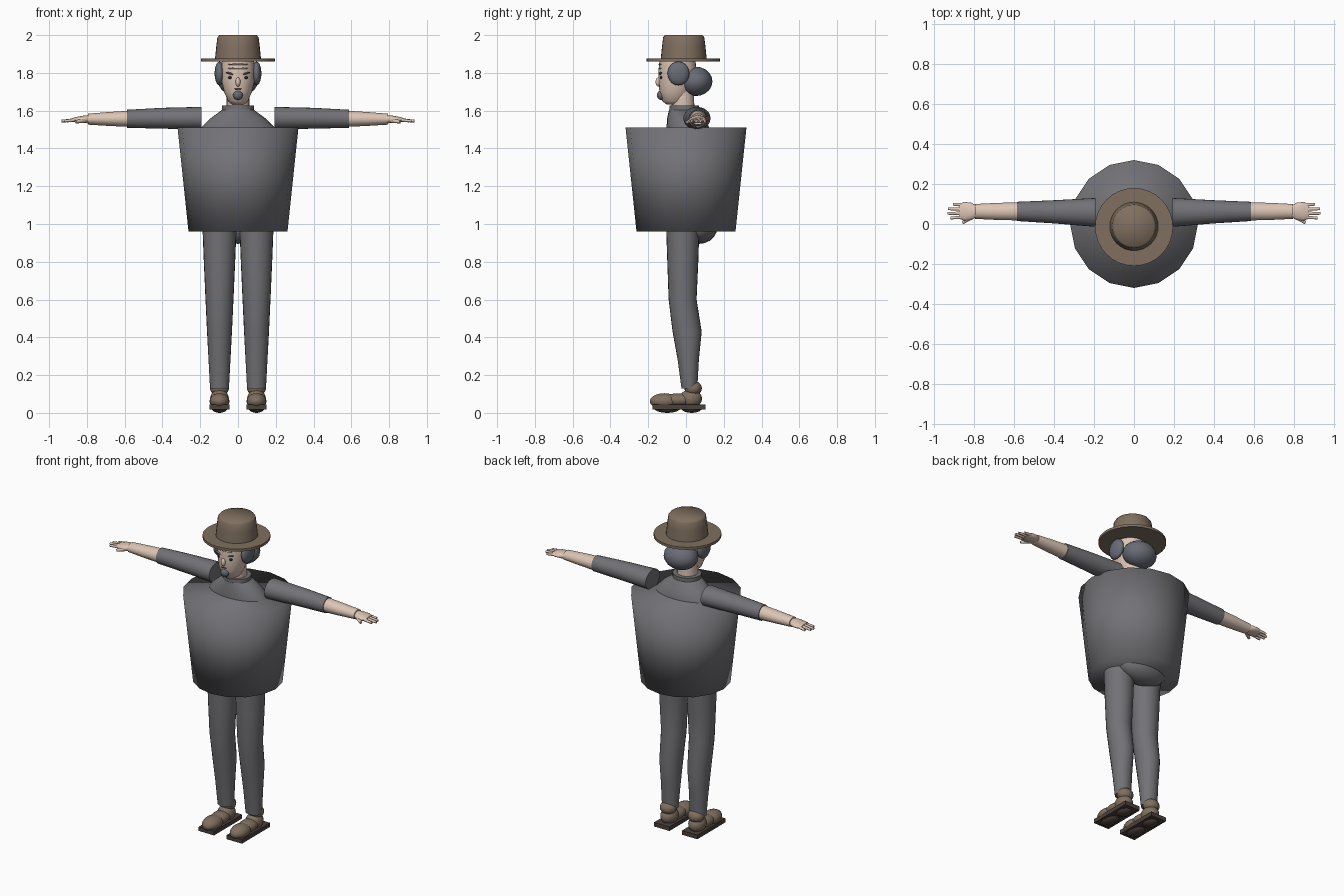
import bpy, bmesh, math
from mathutils import Matrix, Vector

if "Cube" in bpy.data.objects:
    bpy.data.objects.remove(bpy.data.objects["Cube"])


def material(name, rgb):
    m = bpy.data.materials.new(name)
    m.diffuse_color = (*rgb, 1)
    m.use_nodes = True
    m.node_tree.nodes["Principled BSDF"].inputs["Base Color"].default_value = m.diffuse_color
    return m


CLOTH = material("grey cloth", (0.17, 0.17, 0.185))
HAIR = material("grey hair", (0.14, 0.15, 0.18))
SKIN = material("skin", (0.72, 0.56, 0.46))
BROWN = material("brown felt and leather", (0.215, 0.16, 0.115))
SOLE = material("dark sole", (0.07, 0.052, 0.042))
DARK = material("dark eye", (0.02, 0.018, 0.018))


def finish(name, bm, mat, angle=40):
    bmesh.ops.recalc_face_normals(bm, faces=bm.faces)
    me = bpy.data.meshes.new(name)
    bm.to_mesh(me)
    bm.free()
    me.materials.append(mat)
    ob = bpy.data.objects.new(name, me)
    bpy.context.collection.objects.link(ob)
    bpy.ops.object.select_all(action='DESELECT')
    ob.select_set(True)
    bpy.context.view_layer.objects.active = ob
    if angle is None:
        bpy.ops.object.shade_smooth()
    else:
        bpy.ops.object.shade_smooth_by_angle(angle=math.radians(angle))
    return ob


def loft(name, rings, mat, sides=24, along_x=False, angle=40):
    """Rings are (height, centre a, centre b, radius a, radius b)."""
    bm = bmesh.new()
    loops = []
    for h, ca, cb, ra, rb in rings:
        loop = []
        for i in range(sides):
            t = 2 * math.pi * i / sides
            a, b = ca + ra * math.cos(t), cb + rb * math.sin(t)
            loop.append(bm.verts.new((h, a, b) if along_x else (a, b, h)))
        loops.append(loop)
    for lo, hi in zip(loops, loops[1:]):
        for i in range(sides):
            j = (i + 1) % sides
            bm.faces.new((lo[i], lo[j], hi[j], hi[i]))
    bm.faces.new(loops[0])
    bm.faces.new(loops[-1])
    return finish(name, bm, mat, angle)


def ball(name, loc, radii, mat, tilt=0.0, seg=20):
    bm = bmesh.new()
    bmesh.ops.create_uvsphere(bm, u_segments=seg, v_segments=seg // 2, radius=1)
    bm.transform(Matrix.Translation(loc) @ Matrix.Rotation(tilt, 4, 'Y')
                 @ Matrix.Diagonal((*radii, 1)))
    return finish(name, bm, mat, 60)


def rod(name, a, b, r1, r2, mat):
    a, b = Vector(a), Vector(b)
    d = b - a
    bm = bmesh.new()
    bmesh.ops.create_cone(bm, cap_ends=True, segments=10, radius1=r1,
                          radius2=r2, depth=d.length)
    bm.transform(Matrix.Translation((a + b) / 2)
                 @ d.to_track_quat('Z', 'Y').to_matrix().to_4x4())
    return finish(name, bm, mat)


# Barrel-shaped coat and the body inside it
loft("barrel_coat", [(0.96, 0, 0, 0.262, 0.262), (1.51, 0, 0, 0.32, 0.32)],
     CLOTH, sides=16, angle=None)
loft("shoulders", [(1.48, 0, 0.01, 0.21, 0.115), (1.51, 0, 0.01, 0.195, 0.113),
                   (1.56, 0, 0.0, 0.145, 0.10), (1.605, 0, -0.01, 0.083, 0.08)], CLOTH)
loft("collar", [(1.59, 0, -0.01, 0.085, 0.078), (1.628, 0, -0.01, 0.085, 0.078)], CLOTH)
ball("pelvis", (0, 0.07, 0.98), (0.16, 0.095, 0.085), CLOTH)

# Neck and head
loft("neck", [(1.6, 0, -0.015, 0.06, 0.06), (1.74, 0, -0.02, 0.06, 0.06)], SKIN)
HEAD = [(1.632, 0, -0.062, 0.03, 0.04), (1.65, 0, -0.06, 0.052, 0.065),
        (1.70, 0, -0.055, 0.074, 0.085), (1.76, 0, -0.045, 0.088, 0.1),
        (1.82, 0, -0.045, 0.09, 0.1), (1.868, 0, -0.045, 0.085, 0.095)]
loft("head", HEAD, SKIN, angle=60)
ball("back_hair", (0, 0.05, 1.755), (0.105, 0.09, 0.078), HAIR)
ball("nose", (0, -0.147, 1.752), (0.013, 0.014, 0.024), SKIN)
ball("goatee", (0, -0.13, 1.682), (0.026, 0.024, 0.026), HAIR)
ball("mouth", (0, -0.138, 1.715), (0.02, 0.006, 0.003), DARK, seg=12)
for z in (1.824, 1.845):
    ball("forehead_crease", (0, -0.136, z), (0.055, 0.011, 0.004), SKIN)

# Hat
loft("hat_brim", [(1.86, 0, -0.015, 0.195, 0.195), (1.876, 0, -0.015, 0.195, 0.195)],
     BROWN, sides=32)
loft("hat_crown", [(1.87, 0, -0.012, 0.122, 0.122), (1.94, 0, -0.012, 0.115, 0.115),
                   (1.988, 0, -0.012, 0.109, 0.109), (2.0, 0, -0.012, 0.1, 0.1)],
     BROWN, sides=32, angle=70)

for s, side in ((1, "left"), (-1, "right")):
    # Face details and side hair
    ball(side + "_side_hair", (s * 0.098, -0.04, 1.797), (0.026, 0.058, 0.063), HAIR)
    ball(side + "_eye", (s * 0.042, -0.132, 1.775), (0.011, 0.007, 0.008), DARK, seg=12)
    ball(side + "_eyebrow", (s * 0.042, -0.135, 1.797), (0.024, 0.008, 0.005),
         HAIR, tilt=-s * 0.3, seg=12)

    # Sleeve, forearm and hand
    loft(side + "_sleeve", [(s * 0.193, 0.058, 1.56, 0.072, 0.06),
                            (s * 0.4, 0.061, 1.56, 0.058, 0.055),
                            (s * 0.587, 0.063, 1.557, 0.048, 0.048)], CLOTH, along_x=True)
    loft(side + "_forearm", [(s * 0.57, 0.063, 1.557, 0.045, 0.043),
                             (s * 0.68, 0.063, 1.556, 0.043, 0.037),
                             (s * 0.795, 0.063, 1.555, 0.037, 0.029)], SKIN, along_x=True)
    loft(side + "_palm", [(s * 0.785, 0.063, 1.555, 0.026, 0.022),
                          (s * 0.815, 0.063, 1.554, 0.044, 0.02),
                          (s * 0.85, 0.063, 1.552, 0.047, 0.016),
                          (s * 0.875, 0.063, 1.551, 0.036, 0.01)], SKIN, along_x=True)
    for i, tip in enumerate((0.918, 0.934, 0.93, 0.905)):
        y = 0.034 + i * 0.02
        rod(side + "_finger", (s * 0.85, y, 1.552), (s * tip, y * 1.15 - 0.009, 1.545),
            0.0095, 0.007, SKIN)
    rod(side + "_thumb", (s * 0.81, 0.04, 1.55), (s * 0.858, 0.006, 1.54),
        0.014, 0.008, SKIN)

    # Trouser leg
    loft(side + "_leg", [(0.13, s * 0.098, 0.018, 0.05, 0.042),
                         (0.28, s * 0.098, 0.012, 0.058, 0.056),
                         (0.43, s * 0.098, 0.006, 0.066, 0.077),
                         (0.6, s * 0.098, -0.018, 0.074, 0.074),
                         (0.8, s * 0.098, -0.017, 0.083, 0.082),
                         (0.98, s * 0.098, -0.017, 0.09, 0.088)], CLOTH)

    # Shoe
    x = s * 0.098
    ball(side + "_shoe_ankle", (x, 0.038, 0.13), (0.05, 0.046, 0.04), BROWN)
    ball(side + "_shoe_heel", (x, 0.025, 0.075), (0.05, 0.06, 0.05), BROWN)
    ball(side + "_shoe_instep", (x, -0.04, 0.068), (0.05, 0.08, 0.036), BROWN)
    ball(side + "_shoe_toe", (x, -0.115, 0.062), (0.053, 0.077, 0.042), BROWN)
    bm = bmesh.new()
    bmesh.ops.create_cube(bm, size=1)
    bm.transform(Matrix.Translation((x, -0.037, 0.032)) @ Matrix.Diagonal((0.108, 0.28, 0.026, 1)))
    finish(side + "_sole", bm, SOLE)
    ball(side + "_sole_front_pad", (x, -0.1, 0.026), (0.042, 0.07, 0.026), SOLE)
    ball(side + "_sole_heel_pad", (x, 0.03, 0.026), (0.042, 0.055, 0.026), SOLE)
